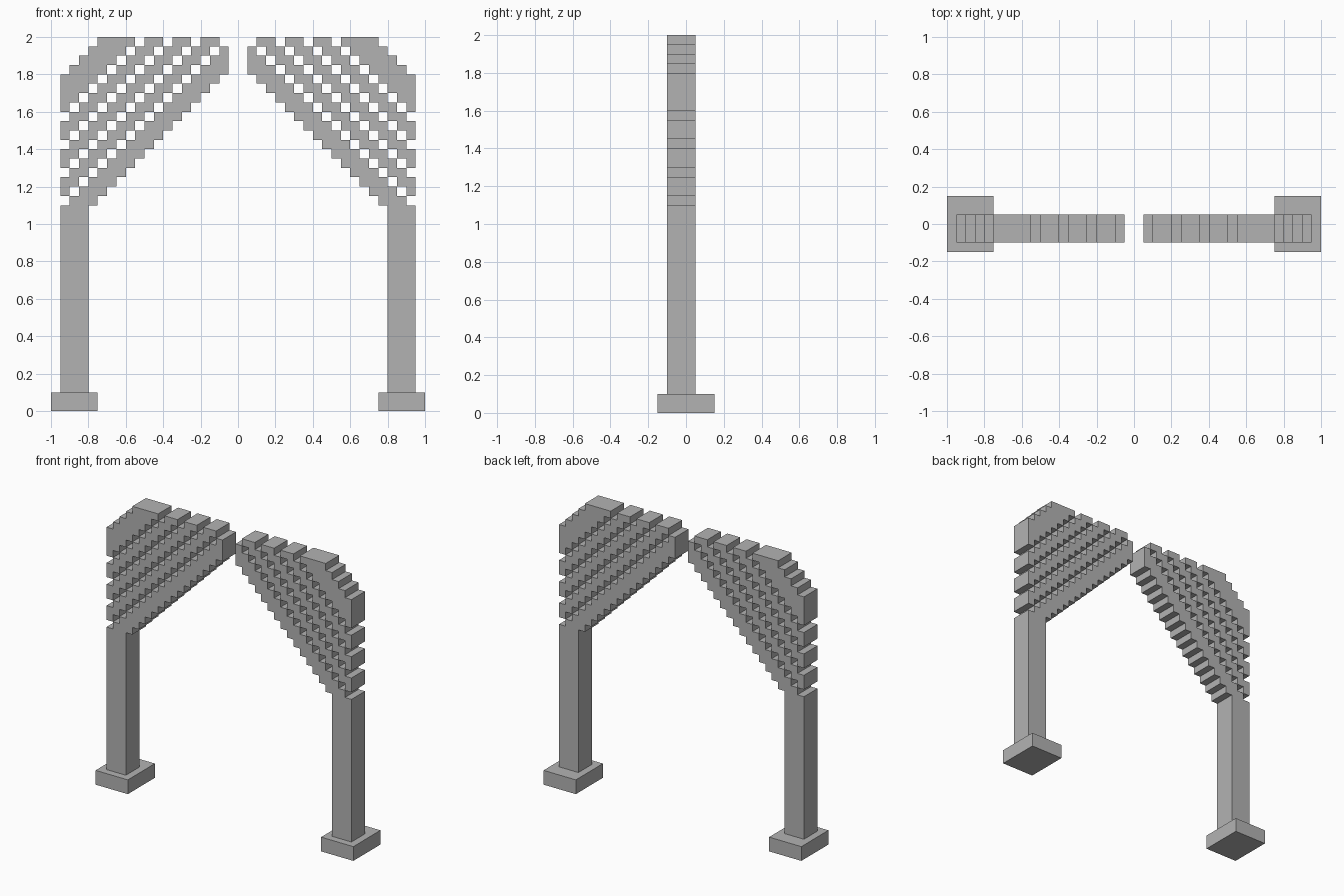
import bpy
import bmesh

cube = bpy.data.objects.get("Cube")
if cube:
    bpy.data.objects.remove(cube, do_unlink=True)

STONE = (0.45, 0.45, 0.45, 1)
stone = bpy.data.materials.new("grey stone")
stone.use_nodes = True
stone.diffuse_color = STONE
stone.node_tree.nodes["Principled BSDF"].inputs["Base Color"].default_value = STONE

STEP = 0.05          # size of one stair step
CELLS = 18           # steps across and up each bracket
OUTER, SPRING = -0.95, 1.1
FRONT, BACK = -0.1, 0.05


def prism(name, outline, y0, y1, side):
    """Extrude an x-z outline from y0 to y1; side -1 is the model's right, 1 its left."""
    bm = bmesh.new()
    face = bm.faces.new([bm.verts.new((-side * x, y0, z)) for x, z in outline])
    ext = bmesh.ops.extrude_face_region(bm, geom=[face])
    moved = [v for v in ext["geom"] if isinstance(v, bmesh.types.BMVert)]
    bmesh.ops.translate(bm, verts=moved, vec=(0, y1 - y0, 0))
    bmesh.ops.recalc_face_normals(bm, faces=bm.faces)
    mesh = bpy.data.meshes.new(name)
    bm.to_mesh(mesh)
    bm.free()
    mesh.materials.append(stone)
    obj = bpy.data.objects.new(name, mesh)
    bpy.context.collection.objects.link(obj)


def rect(x0, x1, z0, z1):
    return [(x0, z0), (x1, z0), (x1, z1), (x0, z1)]


def stair_outline(low, high):
    """Outline of a diagonal stepped beam clipped to the square bracket area."""
    bottom, top = [], []
    for i in range(CELLS):
        j0, j1 = max(0, i + low), min(CELLS, i + high + 1)
        if j1 > j0:
            bottom += [(i, j0), (i + 1, j0)]
            top += [(i, j1), (i + 1, j1)]
    points = []
    for p in bottom + top[::-1]:
        if points and p == points[-1]:
            continue
        # merge straight runs
        if len(points) > 1 and any(p[k] == points[-1][k] == points[-2][k] for k in (0, 1)):
            points.pop()
        points.append(p)
    return [(OUTER + STEP * i, SPRING + STEP * j) for i, j in points]


# Diagonal bands of each bracket, inner edge to outer corner
BANDS = [(-3, -1), (1, 2), (4, 5), (7, 8), (10, 13)]

for side, label in ((-1, "right"), (1, "left")):
    # Footing and post
    prism(f"{label}_footing", rect(-1, -0.75, 0, 0.1), -0.15, 0.15, side)
    prism(f"{label}_post", rect(OUTER, -0.8, 0.1, SPRING), FRONT, BACK, side)
    # Stepped arch bracket
    for n, (low, high) in enumerate(BANDS, 1):
        prism(f"{label}_stepped_beam_{n}", stair_outline(low, high), FRONT, BACK, side)
